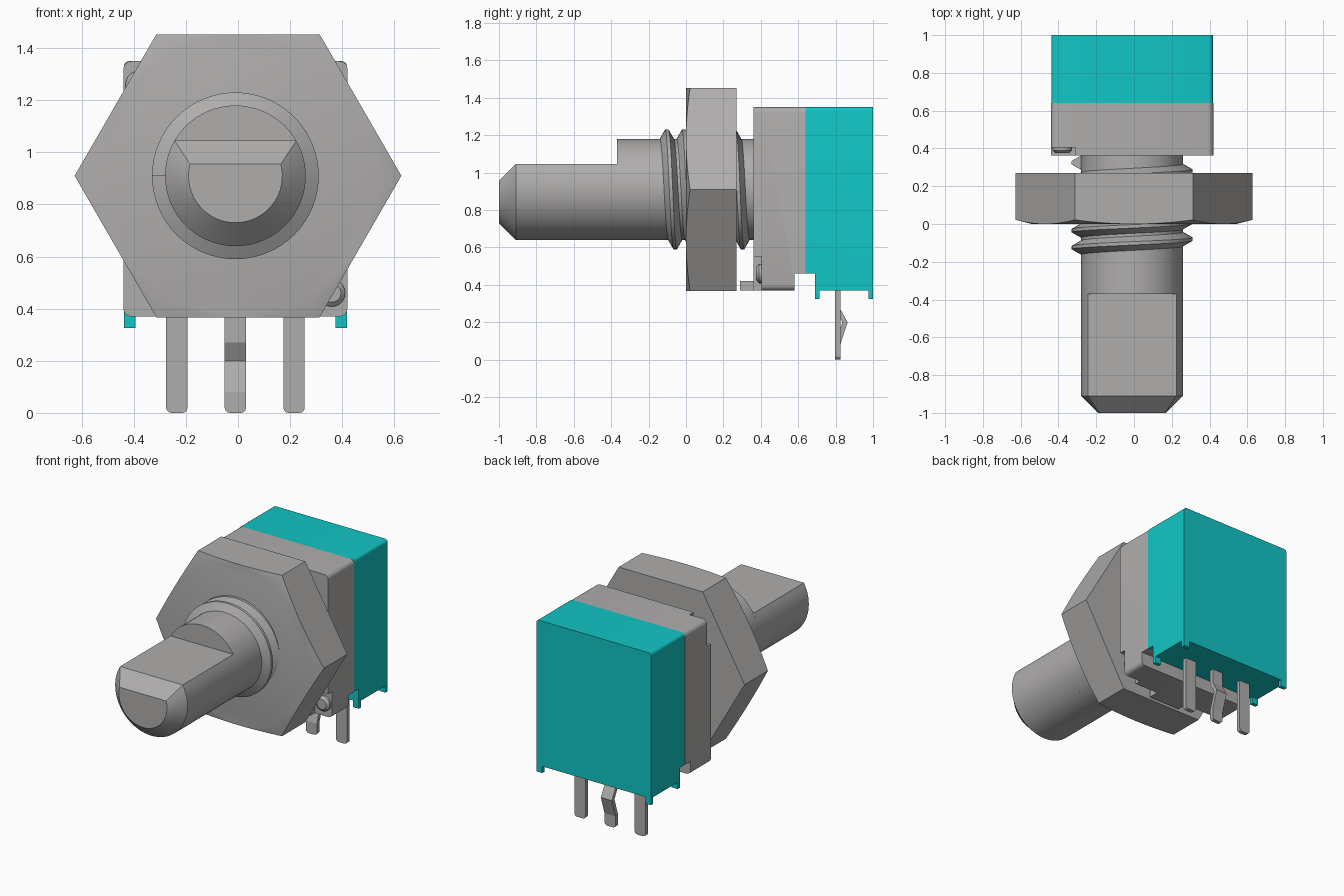
import bpy, bmesh, math
from mathutils import Vector

cube = bpy.data.objects.get("Cube")
if cube:
    bpy.data.objects.remove(cube, do_unlink=True)

XC, ZC = -0.01, 0.91          # shaft axis
X0, X1 = -0.44, 0.42          # housing sides
Z0, Z1 = 0.37, 1.35           # housing bottom and top


def material(name, rgb):
    m = bpy.data.materials.new(name)
    m.use_nodes = True
    m.diffuse_color = (*rgb, 1)
    m.node_tree.nodes["Principled BSDF"].inputs["Base Color"].default_value = (*rgb, 1)
    return m


GREY = material("metal grey", (0.43, 0.42, 0.415))
TEAL = material("teal plastic", (0.006, 0.56, 0.56))


def finish(name, bm, mat, smooth=None):
    bmesh.ops.recalc_face_normals(bm, faces=bm.faces)
    me = bpy.data.meshes.new(name)
    bm.to_mesh(me)
    bm.free()
    me.materials.append(mat)
    if smooth:
        me.shade_smooth()
        me.set_sharp_from_angle(angle=math.radians(smooth))
    ob = bpy.data.objects.new(name, me)
    bpy.context.collection.objects.link(ob)
    return ob


def loft(rings, cap=True):
    """Skin a list of equal-length closed point rings."""
    bm = bmesh.new()
    vs = [[bm.verts.new(p) for p in r] for r in rings]
    n = len(rings[0])
    for a, b in zip(vs, vs[1:]):
        for i in range(n):
            j = (i + 1) % n
            bm.faces.new((a[i], a[j], b[j], b[i]))
    if cap:
        bm.faces.new(vs[0])
        bm.faces.new(vs[-1])
    return bm


def extrude_x(profile, x0, x1):
    return loft([[(x, y, z) for y, z in profile] for x in (x0, x1)])


def extrude_y(profile, y0, y1):
    return loft([[(x, y, z) for x, z in profile] for y in (y0, y1)])


def round_edges(bm, axis, test, radius, segments=4):
    """Round the edges that run along an axis and whose midpoint passes the test."""
    pick = []
    for e in bm.edges:
        d = (e.verts[1].co - e.verts[0].co).normalized()
        if abs(d[axis]) > 0.99 and test((e.verts[0].co + e.verts[1].co) / 2):
            pick.append(e)
    bmesh.ops.bevel(bm, geom=pick, offset=radius, segments=segments,
                    profile=0.5, affect='EDGES')


def circle(r, y, n=64):
    return [(XC + r * math.cos(2 * math.pi * i / n), y,
             ZC + r * math.sin(2 * math.pi * i / n)) for i in range(n)]


# Shaft: round rear part, flatted front part with chamfered tip
finish("shaft", loft([circle(0.27, -0.37), circle(0.27, 0.37)]), GREY, 30)


def d_ring(r, flat, y, n=48):
    a = math.asin(flat / r)
    pts = []
    for i in range(n + 1):
        t = math.pi - a + (math.pi + 2 * a) * i / n
        pts.append((XC + r * math.cos(t), y, ZC + r * math.sin(t)))
    return pts


finish("flatted_shaft", loft([d_ring(0.18, 0.045, -1), d_ring(0.27, 0.135, -0.91),
                              d_ring(0.27, 0.135, -0.37)]), GREY, 30)

# Thread: helical ridge of five turns
TURNS, STEPS, PITCH = 5, 64, 0.09
ridge = [(-0.042, 0.262), (-0.009, 0.32), (0.009, 0.32), (0.042, 0.262)]
rings = []
for i in range(TURNS * STEPS + 1):
    t = 2 * math.pi * i / STEPS
    y = -0.125 + PITCH * i / STEPS
    rings.append([(XC - r * math.cos(t), y + dy, ZC + r * math.sin(t)) for dy, r in ridge])
finish("thread", loft(rings), GREY, 30)

# Hexagonal nut with a chamfered front
APO, N = 0.543, 96
inner, front, back = [], [], []
for i in range(N):
    t = 2 * math.pi * i / N
    h = APO / math.cos((t % (math.pi / 3)) - math.pi / 6)
    c, s = math.cos(t), math.sin(t)
    inner.append((APO * 0.995 * c, 0, ZC + APO * 0.995 * s))
    front.append((h * c, 0.022 * (h - APO) / (0.155 * APO), ZC + h * s))
    back.append((h * c, 0.27, ZC + h * s))
finish("nut", loft([inner, front, back]), GREY, 20)


# Housing: grey front block with a step underneath
def outer(c):
    return (c.x < X0 + 0.01 or c.x > X1 - 0.01) and (c.z < Z0 + 0.01 or c.z > Z1 - 0.01)


RY = 0.405                     # back of the corner recesses
bm = extrude_x([(RY, Z0), (0.58, Z0), (0.58, 0.46), (0.64, 0.46), (0.64, Z1), (RY, Z1)], X0, X1)
round_edges(bm, 1, outer, 0.03)
finish("housing_block", bm, GREY, 35)

# Front plate with recesses at two opposite corners
w, h = 0.13, 0.18
bm = extrude_y([(X0, Z0), (X1 - w, Z0), (X1 - w, Z0 + h), (X1, Z0 + h),
                (X1, Z1), (X0 + w, Z1), (X0 + w, Z1 - h), (X0, Z1 - h)], 0.362, RY)
round_edges(bm, 1, outer, 0.03)
finish("housing_front_plate", bm, GREY, 35)

# Rivet heads in the recesses
for name, x, z in (("lower_rivet", 0.36, 0.46), ("upper_rivet", -0.38, 1.26)):
    rr = [[(x + r * math.cos(math.pi * i / 12), y, z + r * math.sin(math.pi * i / 12))
           for i in range(24)] for r, y in ((0.035, 0.375), (0.052, 0.39), (0.052, 0.41))]
    finish(name, loft(rr), GREY, 40)

# Locating tab below the bushing
finish("locating_tab", extrude_x([(0.29, 0.37), (0.37, 0.37), (0.37, 0.42), (0.29, 0.42)],
                                 -0.13, 0.11), GREY)

# Teal rear case with a raised lip at its front edge
bm = extrude_x([(0.64, 0.46), (0.69, 0.46), (0.69, Z0), (1.0, Z0), (1.0, Z1), (0.64, Z1)],
               X0 + 0.002, X1 - 0.002)
round_edges(bm, 1, lambda c: outer(c) and c.z > 1, 0.02)
finish("rear_case", bm, TEAL, 35)

# Four little feet at the case corners
for sx, x in (("right", X0 + 0.002), ("left", X1 - 0.046)):
    for sy, y in (("front", 0.69), ("back", 0.975)):
        finish(f"{sy}_{sx}_foot",
               extrude_x([(y, 0.325), (y + 0.025, 0.325), (y + 0.025, 0.38), (y, 0.38)],
                         x, x + 0.044), TEAL)

# Terminal pins: outer ones straight, middle one kinked
straight = [(0.811, 0.4), (0.811, 0.0)]
kinked = [(0.811, 0.4), (0.811, 0.27), (0.85, 0.2), (0.811, 0.08), (0.811, 0.0)]
for name, x, path in (("right_pin", XC - 0.225, straight), ("middle_pin", XC, kinked),
                      ("left_pin", XC + 0.225, straight)):
    profile = [(y - 0.014, z) for y, z in path] + [(y + 0.014, z) for y, z in reversed(path)]
    bm = extrude_x(profile, x - 0.041, x + 0.041)
    round_edges(bm, 1, lambda c: c.z < 0.01, 0.02, 3)
    finish(name, bm, GREY)
